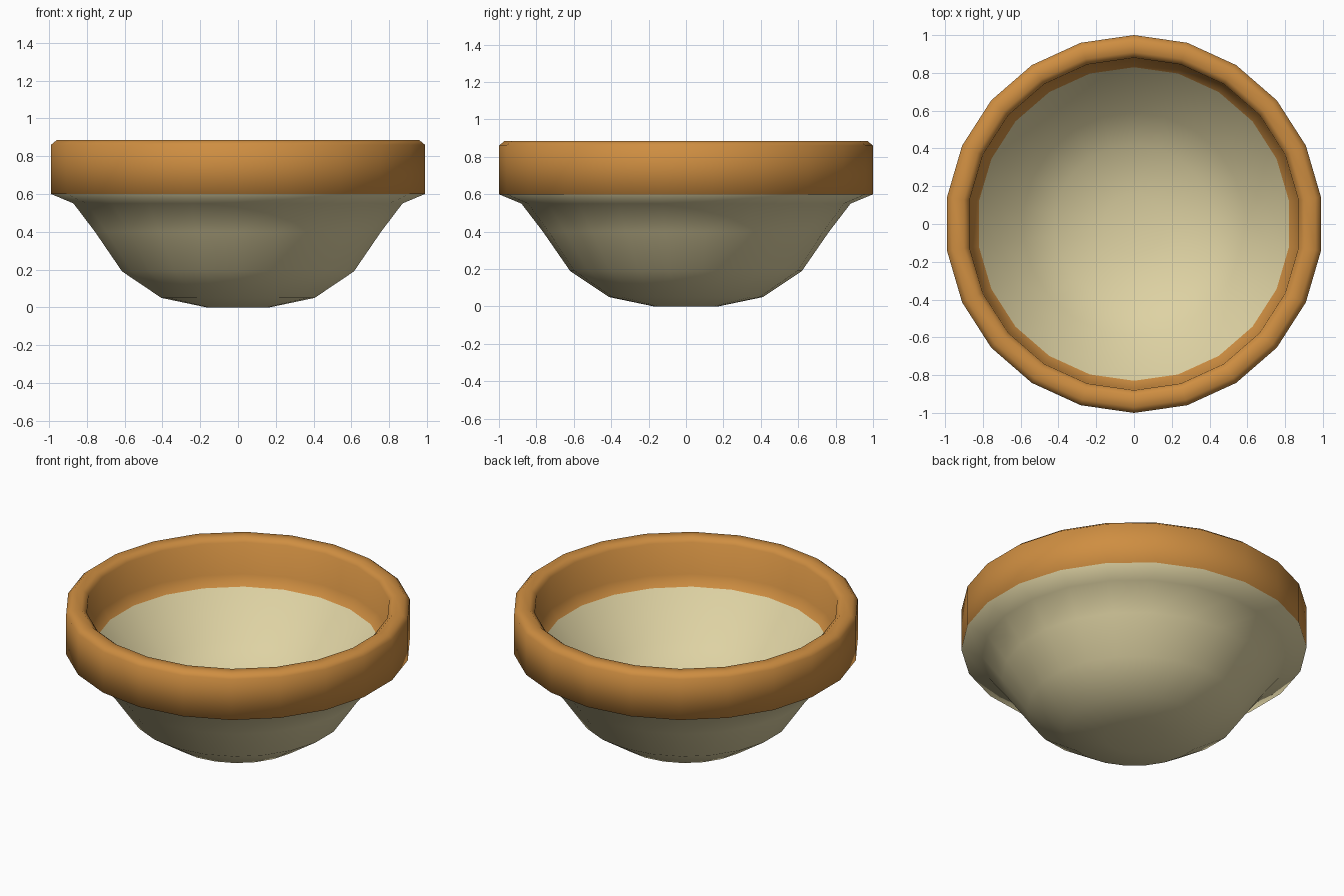
import bpy, bmesh, math

if "Cube" in bpy.data.objects:
    bpy.data.objects.remove(bpy.data.objects["Cube"])

SIDES = 22


def material(name, rgb):
    m = bpy.data.materials.new(name)
    m.diffuse_color = (*rgb, 1.0)
    m.use_nodes = True
    m.node_tree.nodes["Principled BSDF"].inputs["Base Color"].default_value = m.diffuse_color
    return m


def lathe(name, profile, mats, mat_rule):
    """Revolve (radius, height) points around z; radius 0 becomes a pole."""
    bm = bmesh.new()
    rings = []
    for r, z in profile:
        n = SIDES if r > 0 else 1
        rings.append([bm.verts.new((r * math.sin(2 * math.pi * i / SIDES),
                                    -r * math.cos(2 * math.pi * i / SIDES), z))
                      for i in range(n)])
    for a, b in zip(rings, rings[1:]):
        for i in range(SIDES):
            j = (i + 1) % SIDES
            quad = [a[i % len(a)], a[j % len(a)], b[j % len(b)], b[i % len(b)]]
            f = bm.faces.new(list(dict.fromkeys(quad)))
            f.smooth = True
            f.material_index = mat_rule(f.calc_center_median().z)
    me = bpy.data.meshes.new(name)
    bm.to_mesh(me)
    bm.free()
    for m in mats:
        me.materials.append(m)
    ob = bpy.data.objects.new(name, me)
    bpy.context.collection.objects.link(ob)
    return ob


cream = material("cream glaze", (0.73, 0.645, 0.366))
orange = material("orange clay", (0.62, 0.27, 0.053))

outside = [(0, 0), (0.17, 0), (0.41, 0.05), (0.62, 0.19),
           (0.765, 0.40), (0.88, 0.55)]
rim = [(1.0, 0.60), (1.0, 0.86), (0.97, 0.885), (0.91, 0.885),
       (0.88, 0.86), (0.875, 0.66), (0.83, 0.60)]
inside = [(0.72, 0.495), (0.59, 0.36), (0.42, 0.25), (0.16, 0.19), (0, 0.19)]

# One thick-walled shell; everything above the seam is the orange rim
lathe("bowl", outside + rim + inside, [cream, orange],
      lambda z: 1 if z > 0.60 else 0)
